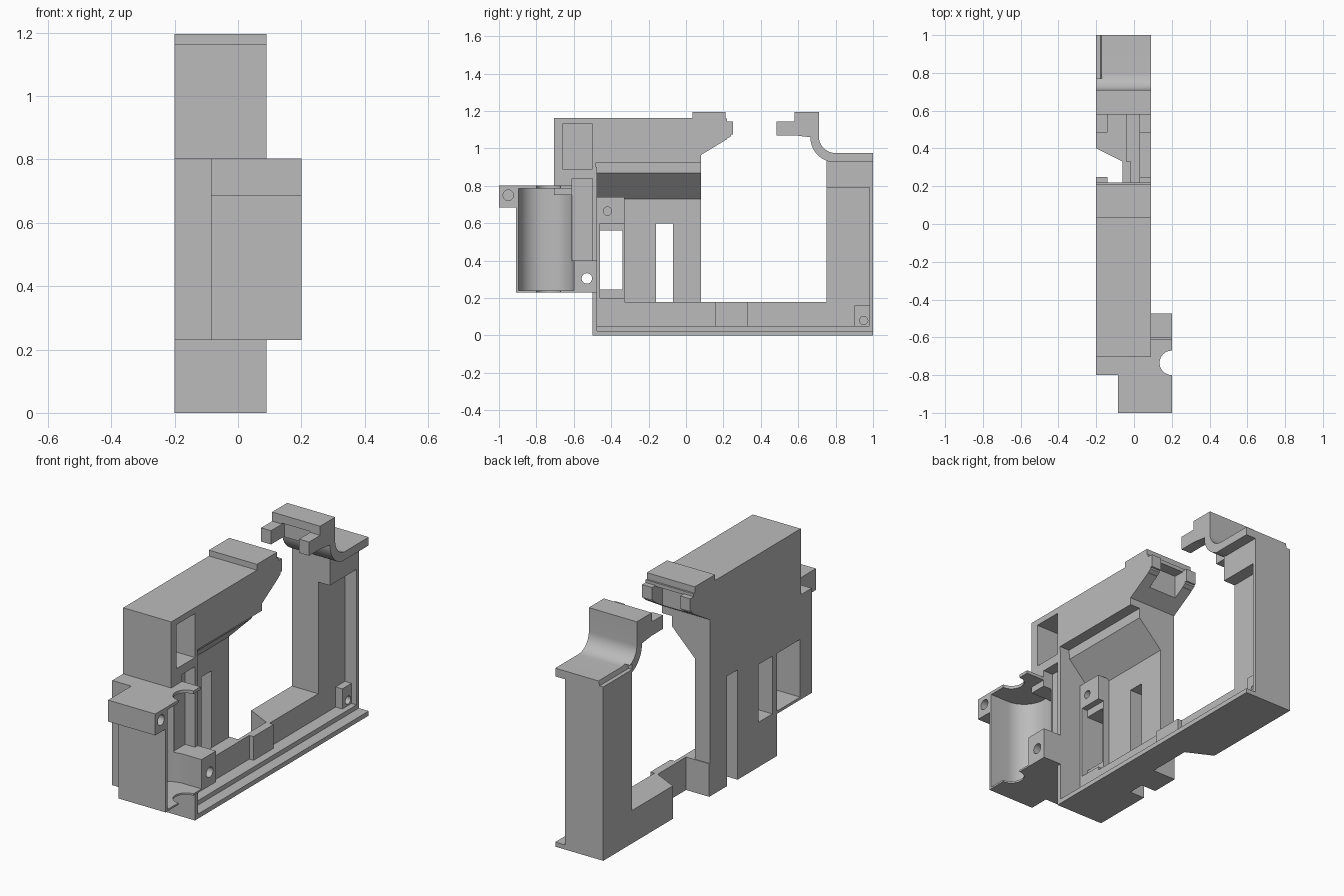
import bpy, math

if bpy.data.objects.get("Cube"):
    bpy.data.objects.remove(bpy.data.objects["Cube"], do_unlink=True)

grey = bpy.data.materials.new("matte grey")
grey.use_nodes = True
COLOR = (0.5, 0.5, 0.5, 1)
grey.diffuse_color = COLOR
grey.node_tree.nodes["Principled BSDF"].inputs["Base Color"].default_value = COLOR


def prism(name, points, lo, hi, axis="x"):
    """Extrude a profile along an axis; points are the two other axes in order."""
    def place(p, t):
        return {"x": (t, *p), "y": (p[0], t, p[1]), "z": (*p, t)}[axis]
    n = len(points)
    verts = [place(p, t) for t in (lo, hi) for p in points]
    faces = [list(range(n))[::-1], list(range(n, 2 * n))]
    faces += [[i, (i + 1) % n, n + (i + 1) % n, n + i] for i in range(n)]
    mesh = bpy.data.meshes.new(name)
    mesh.from_pydata(verts, [], faces)
    mesh.materials.append(grey)
    obj = bpy.data.objects.new(name, mesh)
    bpy.context.collection.objects.link(obj)
    bpy.context.view_layer.objects.active = obj
    obj.select_set(True)
    bpy.ops.object.mode_set(mode="EDIT")
    bpy.ops.mesh.select_all(action="SELECT")
    bpy.ops.mesh.normals_make_consistent(inside=False)
    bpy.ops.object.mode_set(mode="OBJECT")
    obj.select_set(False)
    return obj


def box(name, x, y, z):
    return prism(name, [(y[0], z[0]), (y[1], z[0]), (y[1], z[1]), (y[0], z[1])], *x)


def arc(cx, cy, r, start, end, n=12):
    return [(cx + r * math.cos(math.radians(start + (end - start) * i / n)),
             cy + r * math.sin(math.radians(start + (end - start) * i / n))) for i in range(n + 1)]


def rod(name, cx, cy, r, lo, hi, axis="x"):
    return prism(name, arc(cx, cy, r, 0, 345, 23), lo, hi, axis)


def boolean(obj, tool, operation):
    mod = obj.modifiers.new("boolean", "BOOLEAN")
    mod.operation, mod.solver, mod.object = operation, "EXACT", tool
    bpy.context.view_layer.objects.active = obj
    bpy.ops.object.modifier_apply(modifier=mod.name)
    bpy.data.objects.remove(tool, do_unlink=True)


def cut(obj, *tools):
    for tool in tools:
        boolean(obj, tool, "DIFFERENCE")


def join(obj, *tools):
    for tool in tools:
        boolean(obj, tool, "UNION")


L, R = -0.2, 0.09          # outer sides of the frame
PANEL, RIM = -0.04, 0.03   # recessed panel and raised rim

# Bottom beam with lip, rim, bump and the clearance notch on its right side
beam = box("bottom_beam", (L, PANEL), (-0.5, 1), (0, 0.18))
join(beam, box("bump", (-0.1, -0.015), (0.155, 0.33), (0.01, 0.18)))
cut(beam, prism("notch", [(-0.3, 0.45), (L, 0.4), (-0.06, 0.33), (-0.06, 0.085), (-0.3, 0.085)], -1, 1, "z"),
    box("slot", (-0.3, -0.11), (-0.16, -0.07), (-1, 1)))
box("bottom_lip", (-0.06, R), (-0.5, 1), (0, 0.025))
box("bottom_rim", (-0.06, RIM), (-0.5, 1), (0.02, 0.05))
box("front_rim", (L, R), (-0.5, -0.475), (0, 0.9))

# Back column, with rim, top block and screw corner
box("back_column", (L, PANEL), (0.75, 1), (0, 0.95))
box("back_rim", (-0.06, RIM), (0.98, 1), (0, 0.95))
box("column_top_block", (-0.06, RIM), (0.75, 1), (0.79, 0.95))
corner = box("screw_corner", (-0.06, 0.0), (0.9, 0.99), (0.04, 0.16))
cut(corner, rod("hole", 0.95, 0.08, 0.022, -0.03, 1))

# Back clamp arm with a curved neck and two fingers
arm_profile = [(1, 0.93), (1, 0.975)] + arc(0.8, 1.065, 0.09, 270, 180) + [(0.71, 1.195), (0.58, 1.195), (0.58, 1.07)]
arm_profile += arc(0.8, 1.06, 0.135, 180, 255)
arm = prism("back_clamp_arm", arm_profile + [(0.8, 0.93)], L, R)
cut(arm, prism("edge_chamfer", [(-0.3, 0.5), (-0.17, 0.98), (-0.3, 0.98)], 0.75, 1.1, "y"))
cut(arm, box("step", (-0.14, RIM), (0.5, 0.6), (1.0, 1.15)))
for x in ((L, -0.14), (RIM, R)):
    box("back_finger", x, (0.485, 0.585), (1.07, 1.145))
    box("front_finger", x, (0.15, 0.25), (1.075, 1.145))

# Pillar with sloped shoulder
pillar = prism("pillar", [(L, 0), (-0.11, 0), (-0.11, 0.73), (RIM, 0.87), (RIM, 0.95), (L, 0.95)], -0.49, 0.08, "y")
join(pillar, box("screw_wall", (-0.15, PANEL), (-0.48, -0.33), (0.02, 0.74)))
cut(pillar, box("slot", (-0.3, 0), (-0.16, -0.07), (-1, 0.6)),
    box("window", (-0.3, 0.2), (-0.46, -0.34), (0.245, 0.56)),
    box("window_step", (-0.075, 0.2), (-0.46, -0.32), (0.2, 0.6)),
    rod("hole", -0.42, 0.665, 0.022, -0.1, 0.2))

# Upper block and front clamp nose, with an open pocket
upper = prism("upper_block", [(-0.705, 0.75), (-0.48, 0.75), (-0.48, 0.925), (0.08, 0.925), (0.08, 0.965),
                              (0.22, 1.05), (0.22, 1.16), (0.21, 1.16), (0.21, 1.195), (0.035, 1.195),
                              (0.035, 1.163), (-0.705, 1.163)], L, R)
cut(upper, box("pocket", (-0.08, 0.3), (-0.66, -0.5), (0.89, 1.13)),
    box("nose_recess", (-0.14, RIM), (0.16, 0.3), (0.9, 1.14)),
    box("channel", (0.03, 0.3), (-0.61, -0.49), (0.4, 0.84)))
prism("nose_underside", [(0.08, 0.965), (0.24, 1.065), (0.24, 1.08), (0.08, 1.08)], RIM, R)
prism("nose_underside", [(0.08, 0.965), (0.24, 1.065), (0.24, 1.08), (0.08, 1.08)], L, -0.14)

# Front holder: body, ear and screw block with a round upright cavity
holder = box("holder", (L, R), (-0.8, -0.49), (0.23, 0.802))
join(holder, box("shell", (-0.085, 0.2), (-0.91, -0.6), (0.23, 0.802)),
     box("ear", (-0.085, 0.2), (-1, -0.9), (0.685, 0.802)),
     box("screw_block", (-0.05, 0.2), (-0.61, -0.475), (0.23, 0.4)))
cavity = [(0.3, -0.6), (0.3, -0.895)] + arc(0.09, -0.765, 0.13, 270, 180)
cavity += arc(0.09, -0.73, 0.13, 180, 90)
cut(holder, prism("cavity", cavity, 0.24, 0.785, "z"),
    rod("half_hole", 0.2, -0.735, 0.065, 0, 1, "z"),
    box("channel", (0.03, 0.3), (-0.61, -0.495), (0.4, 0.84)),
    box("side_window", (-0.3, -0.06), (-0.7, -0.36), (0.245, 0.56)),
    box("through_window", (-0.3, 0.08), (-0.49, -0.3), (0.245, 0.56)),
    rod("ear_hole", -0.95, 0.75, 0.028, 0.1, 0.3),
    rod("block_hole", -0.53, 0.305, 0.028, -0.3, 0.3))

# Smooth only the curved surfaces
for obj in bpy.context.collection.objects:
    obj.select_set(obj.type == "MESH" and obj.data.materials[:1] == [grey])
bpy.ops.object.shade_smooth_by_angle(angle=math.radians(30))
